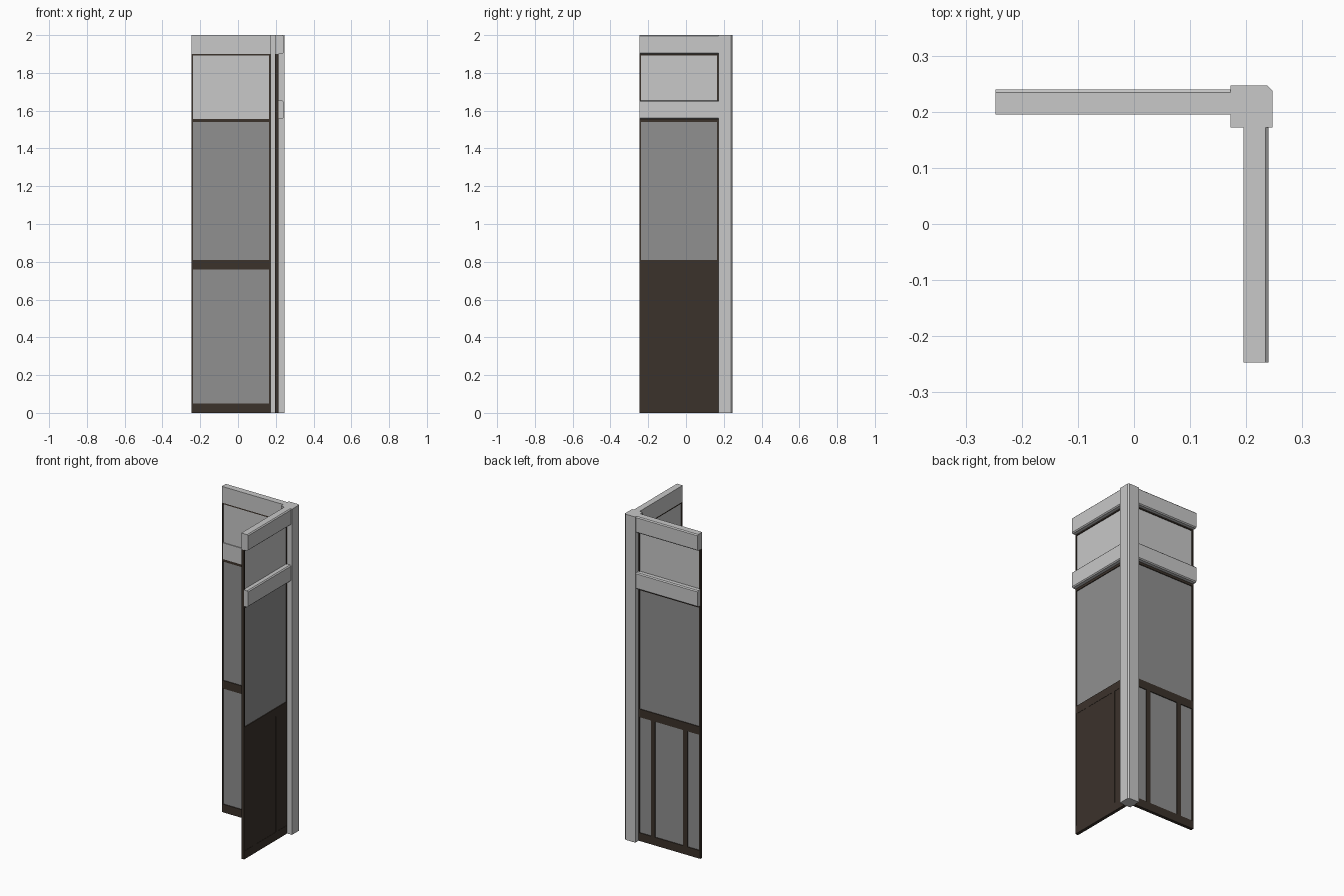
import bpy, bmesh

if "Cube" in bpy.data.objects:
    bpy.data.objects.remove(bpy.data.objects["Cube"])


def material(name, rgb):
    m = bpy.data.materials.new(name)
    m.diffuse_color = (*rgb, 1)
    m.use_nodes = True
    m.node_tree.nodes["Principled BSDF"].inputs["Base Color"].default_value = m.diffuse_color
    return m


LIGHT = material("pale_grey", (0.578, 0.578, 0.578))
GREY = material("mid_grey", (0.279, 0.279, 0.279))
BROWN = material("dark_brown", (0.044, 0.032, 0.024))


def prism(name, profile, axis, a, b, mat):
    """Extrude a closed 2D profile along an axis from a to b."""
    def place(p, t):
        co = list(p)
        co.insert(axis, t)
        return co
    bm = bmesh.new()
    lo = [bm.verts.new(place(p, a)) for p in profile]
    hi = [bm.verts.new(place(p, b)) for p in profile]
    n = len(profile)
    bm.faces.new(lo)
    bm.faces.new(hi)
    for i in range(n):
        bm.faces.new((lo[i], lo[(i + 1) % n], hi[(i + 1) % n], hi[i]))
    bmesh.ops.recalc_face_normals(bm, faces=bm.faces)
    me = bpy.data.meshes.new(name)
    bm.to_mesh(me)
    bm.free()
    me.materials.append(mat)
    ob = bpy.data.objects.new(name, me)
    bpy.context.collection.objects.link(ob)
    return ob


END, JOIN = -0.2465, 0.172       # free end of a wall, and where it meets the post
INNER, FACE, OUTER = 0.195, 0.214, 0.24
EDGE = 0.007                     # width of the thin end stiles


def build_wall(label, axis, dark_dado):
    """One wall; axis is the direction it runs along (0 = x, 1 = y)."""
    def slab(name, u, d, z, mat, bevel=0.0):
        (d0, d1), (z0, z1), c = d, z, bevel
        prof = [(d0, z0), (d1 - c, z0), (d1, z0 + c), (d1, z1 - c), (d1 - c, z1), (d0, z1)]
        if not c:
            prof = [(d0, z0), (d1, z0), (d1, z1), (d0, z1)]
        prism(f"{label}_{name}", prof, axis, u[0], u[1], mat)

    full, inside = (END, JOIN), (END + EDGE, JOIN - EDGE)
    frame = (INNER, FACE)

    # thin stiles at both ends
    slab("end_stile", (END, END + EDGE), frame, (0, 1.9), BROWN)
    slab("post_stile", (JOIN - EDGE, JOIN), frame, (0, 1.9), BROWN)

    # dark horizontal rails
    for name, z in (("bottom_rail", (0, 0.05)), ("dado_rail", (0.76, 0.81)),
                    ("upper_trim", (1.54, 1.555)), ("top_trim", (1.893, 1.9))):
        slab(name, inside, frame, z, BROWN)

    # recessed panels
    slab("lower_panel", inside, (0.2, 0.209), (0.05, 0.76), GREY)
    slab("middle_panel", inside, (0.2, 0.209), (0.81, 1.54), GREY)
    slab("transom_panel", inside, (0.2, 0.209), (1.655, 1.893), LIGHT)

    # outer stiles over the lower panel
    for i, u in enumerate((-0.145, 0.075)):
        slab(f"lower_stile_{i}", (u - 0.014, u + 0.014), (0.209, FACE), (0.05, 0.76), BROWN)
    if dark_dado:
        slab("dark_dado_facing", inside, (0.209, 0.2125), (0.05, 0.76), BROWN)

    # pale beams
    slab("middle_beam_core", inside, frame, (1.555, 1.655), LIGHT)
    slab("middle_beam", full, (FACE, OUTER), (1.555, 1.655), LIGHT, 0.006)
    slab("top_beam", full, (INNER, OUTER), (1.9, 2.0), LIGHT, 0.006)


build_wall("back_wall", 0, False)
build_wall("right_wall", 1, True)

# corner post with a chamfered outer edge
P, C = 0.2465, 0.009
prism("corner_post", [(JOIN, JOIN), (P, JOIN), (P, P - C), (P - C, P), (JOIN, P)],
      2, 0, 2, LIGHT)
